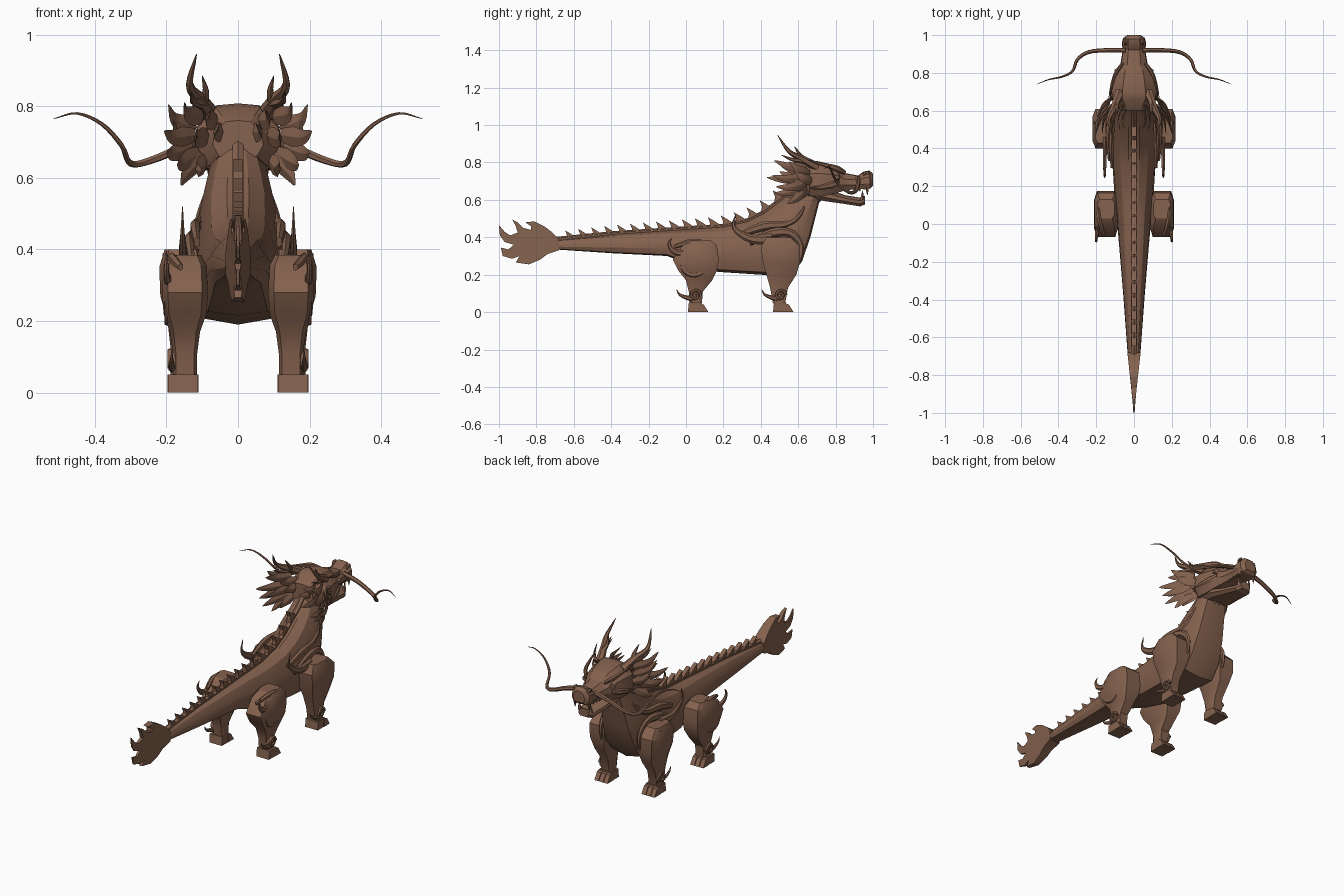
import bpy, bmesh
from math import sin, cos, pi, radians
from mathutils import Vector

default = bpy.data.objects.get("Cube")
if default:
    bpy.data.objects.remove(default)

brown = bpy.data.materials.new("carved brown")
brown.use_nodes = True
colour = (0.235, 0.122, 0.077, 1)
brown.diffuse_color = colour
for node in brown.node_tree.nodes:
    if node.type == "BSDF_PRINCIPLED":
        node.inputs["Base Color"].default_value = colour
        node.inputs["Roughness"].default_value = 0.8
parts = []


def finish(name, bm, mirror=False):
    """Turn a bmesh into a finished object, optionally mirrored across x."""
    bmesh.ops.recalc_face_normals(bm, faces=bm.faces)
    mesh = bpy.data.meshes.new(name)
    bm.to_mesh(mesh)
    bm.free()
    mesh.materials.append(brown)
    obj = bpy.data.objects.new(name, mesh)
    bpy.context.collection.objects.link(obj)
    if mirror:
        obj.modifiers.new("mirror", "MIRROR").use_mirror_merge = False
    parts.append(obj)
    return obj


def skin(bm, rings):
    """Join successive rings of points into a closed tube."""
    loops = [[bm.verts.new(p) for p in ring] for ring in rings]
    for a, b in zip(loops, loops[1:]):
        for i in range(len(a)):
            j = (i + 1) % len(a)
            bm.faces.new((a[i], a[j], b[j], b[i]))
    bm.faces.new(loops[0])
    bm.faces.new(loops[-1])


def loft(name, stations, profile, x=0, mirror=False):
    """Stations: low y, low z, high y, high z, half width. Profile: across, up."""
    full = profile + [(-u, v) for u, v in reversed(profile) if u]
    rings = []
    for y0, z0, y1, z1, w in stations:
        low, high = Vector((x, y0, z0)), Vector((x, y1, z1))
        rings.append([low.lerp(high, v) + Vector((u * w, 0, 0)) for u, v in full])
    bm = bmesh.new()
    skin(bm, rings)
    return finish(name, bm, mirror)


def prism(name, outlines, x0, x1, mirror=False):
    """Extrude side outlines (y, z) between two x planes."""
    bm = bmesh.new()
    for outline in outlines:
        skin(bm, [[(x, y, z) for y, z in outline] for x in (x0, x1)])
    return finish(name, bm, mirror)


def smooth(points, steps=4):
    """Catmull-Rom path through the points."""
    p = [Vector(q) for q in points]
    p = [2 * p[0] - p[1]] + p + [2 * p[-1] - p[-2]]
    path = []
    for a, b, c, d in zip(p, p[1:], p[2:], p[3:]):
        for k in range(steps):
            t = k / steps
            path.append(b + (c - a) * t / 2 + (a - 2.5 * b + 2 * c - d / 2) * t * t
                        + (1.5 * (b - c) + (d - a) / 2) * t ** 3)
    return path + [p[-2]]


def leaf(t):
    return min(1, 0.5 + 2 * t) * (1 - t) ** 0.7 + 0.02


def taper(t):
    return (1 - t) ** 0.8 + 0.06


def even(t):
    return 1


def sweep(name, paths, width, flat=1, face=(1, 0, 0), shape=taper, sides=6, mirror=True):
    """Sweep a flattened section along paths; face is the flat side's normal."""
    bm = bmesh.new()
    for path in paths:
        rings, last = [], len(path) - 1
        for i, p in enumerate(path):
            along = (path[min(i + 1, last)] - path[max(i - 1, 0)]).normalized()
            side = along.cross(Vector(face)).normalized()
            up = side.cross(along)
            r = width * shape(i / last)
            rings.append([p + side * r * cos(2 * pi * k / sides)
                          + up * r * flat * sin(2 * pi * k / sides) for k in range(sides)])
        skin(bm, rings)
    return finish(name, bm, mirror)


def arc(x, y, z, r0, r1, start, turns, count=20):
    """Spiral in a side plane."""
    path = []
    for i in range(count + 1):
        t = i / count
        a, r = start + 2 * pi * turns * t, r0 + (r1 - r0) * t
        path.append(Vector((x, y + r * cos(a), z + r * sin(a))))
    return path


def disc(y, z, r, sides=14):
    return [(y + r * cos(2 * pi * k / sides), z + r * sin(2 * pi * k / sides)) for k in range(sides)]


# Body: tail, trunk, chest and neck in one loft
barrel = [(0, 0), (.8, .05), (1, .3), (.95, .6), (.62, .9), (.25, 1)]
trunk = [(-.7, .335, -.7, .385, .033), (-.4, .315, -.4, .415, .055),
         (-.1, .3, -.1, .435, .08), (0, .26, .05, .445, .09),
         (.17, .215, .2, .455, .105), (.4, .2, .33, .485, .118),
         (.56, .19, .42, .53, .121), (.62, .27, .5, .59, .12),
         (.665, .4, .56, .635, .105), (.72, .62, .61, .69, .075)]
loft("body", trunk, barrel)

# Flame at the tail end, thinning toward its tips
flame = [(-.68, .39), (-.72, .43), (-.76, .46), (-.81, .485), (-.86, .48), (-.83, .46),
         (-.83, .44), (-.87, .45), (-.9, .48), (-.93, .495), (-.91, .46), (-.9, .425),
         (-.94, .41), (-.97, .43), (-1, .465), (-.995, .41), (-.97, .375), (-.92, .36),
         (-.95, .335), (-.99, .345), (-.98, .3), (-.93, .285), (-.89, .3), (-.91, .265),
         (-.84, .255), (-.78, .28), (-.74, .31), (-.68, .33)]
tail = prism("tail_flame", [flame], -.035, .035)
for v in tail.data.vertices:
    v.co.x *= max(.1, (1 + v.co.y) / .32)

# Ridge and flame fins along the back
tops = [Vector((0, s[2], s[3])) for s in trunk]
sweep("back_ridge", [tops], .017, shape=even, mirror=False)
fin = [(.05, -.02), (.035, .015), (.005, .035), (-.035, .058), (-.022, .025), (-.03, -.02)]
fins = []
for i in range(17):
    y = -.62 + i * .07
    for a, b in zip(tops, tops[1:]):
        if a.y <= y < b.y:
            z = a.lerp(b, (y - a.y) / (b.y - a.y)).z
            size = .75 + .02 * i
            fins.append([(y + u * size, z + v * size) for u, v in fin])
prism("back_fins", fins, -.012, .012)

# Skull with snout, and lower jaw
head_shape = [(0, 0), (.75, 0), (1, .3), (.95, .65), (.5, .97), (0, 1)]
loft("head", [(.6, .66, .6, .76, .07), (.66, .625, .66, .8, .12), (.72, .62, .7, .808, .122),
              (.8, .635, .8, .785, .1), (.85, .65, .84, .745, .072), (.92, .66, .92, .73, .06),
              (.96, .655, .95, .752, .064), (.985, .66, .98, .757, .058),
              (1, .675, 1, .74, .036)], head_shape)
loft("lower_jaw", [(.65, .61, .65, .67, .085), (.75, .592, .75, .66, .085),
                   (.85, .578, .85, .625, .065), (.93, .565, .93, .612, .05),
                   (.957, .575, .957, .622, .032)], head_shape)

# Teeth, nostrils, eyes and brows
teeth = [smooth([(.045, y, .672), (.046, y, .67 - h)], 3)
         for y, h in ((.97, .045), (.93, .025), (.9, .025), (.87, .03))]
teeth.append(smooth([(.035, .94, .6), (.038, .945, .65)], 3))
sweep("teeth", teeth, .011, sides=5)
sweep("nostrils", [arc(.045, .965, .735, .008, .02, 0, 1.2)], .01)
sweep("eyes", [smooth([(.085, .795, .722), (.09, .82, .72)], 2)], .017, shape=even)
sweep("brows", [smooth([(.06, .85, .745), (.095, .8, .77), (.115, .73, .79), (.13, .65, .815)])],
      .02, .6, shape=leaf)
sweep("cheek_ridges", [smooth([(.09, .82, .69), (.118, .74, .67), (.135, .66, .66)])],
      .022, .5, shape=leaf)

# Antlers: a main beam and a forward prong
sweep("antlers", [smooth([(.075, .7, .775), (.105, .62, .82), (.135, .55, .86), (.116, .49, .945)])],
      .024)
sweep("antler_prongs", [smooth([(.1, .64, .81), (.09, .61, .84), (.1, .58, .885)]),
                        smooth([(.1, .63, .81), (.125, .57, .815), (.13, .51, .84)])], .016)

# Mane: root and tip of each leaf, bowed outward in the middle
leaves = [((.12, .66, .74), (.195, .55, .805)), ((.1, .64, .77), (.15, .47, .81)),
          ((.12, .63, .72), (.207, .46, .73)), ((.13, .64, .69), (.2, .48, .67)),
          ((.11, .64, .67), (.17, .47, .635)), ((.1, .64, .66), (.16, .54, .58)),
          ((.06, .63, .76), (.075, .5, .79)), ((.08, .64, .72), (.115, .43, .72)),
          ((.04, .62, .73), (.05, .5, .75)), ((.09, .65, .65), (.1, .53, .62)),
          ((.12, .67, .7), (.18, .58, .76))]
mane = []
for root, tip in leaves:
    root, tip = Vector(root), Vector(tip)
    mane.append(smooth([root, root.lerp(tip, .5) + Vector((.018, 0, -.012)), tip]))
sweep("mane", mane, .034, .3, (.8, .5, 0), leaf, 4)

# Beard tuft under the throat
sweep("beard", [smooth([(x, .74 - x, .61), (x, .7 - x, .59), (x * 1.3, .66 - x, .575)])
                for x in (.015, .05)], .018, .5, shape=leaf)

# Whiskers
sweep("whiskers", [smooth([(.045, .92, .715), (.14, .92, .69), (.24, .91, .65), (.3, .87, .64),
                           (.325, .81, .69), (.38, .78, .75), (.45, .765, .78),
                           (.515, .74, .765)])], .013, face=(0, .3, 1))

# Legs: each station runs from the rear edge to the front edge at one height
block = [(0, 0), (.75, 0), (1, .2), (1, .8), (.75, 1), (0, 1)]


def leg(name, rows, x):
    loft(name, [(back, z, front, z, w) for z, back, front, w in rows], block, x, True)


leg("fore_legs", [(.4, .43, .56, .05), (.35, .4, .61, .065), (.27, .41, .61, .062),
                  (.2, .43, .59, .042), (.13, .45, .545, .034), (.045, .465, .53, .034)], .155)
leg("hind_legs", [(.385, .03, .13, .045), (.355, -.02, .165, .06), (.28, -.07, .175, .064),
                  (.22, -.04, .165, .06), (.17, 0, .14, .042), (.11, .015, .09, .034),
                  (.045, .02, .085, .034)], .148)

# Feet with three toes, then ankle and limb scrolls
for name, y, scroll_y, scroll_z, r, x in (("fore", .47, .49, .32, .075, .17),
                                          ("hind", .015, .035, .265, .085, .165)):
    heel = [(y - .005, 0), (y, .05), (y + .065, .05), (y + .08, 0)]
    toe = [(y + .05, 0), (y + .05, .05), (y + .08, .04), (y + .105, 0)]
    prism(name + "_heels", [heel], .113, .195, True)
    for k, side in enumerate(("inner", "middle", "outer")):
        prism(name + "_" + side + "_toes", [toe], .111 + .03 * k, .137 + .03 * k, True)
    prism(name + "_joint_discs", [disc(scroll_y, scroll_z, r)], .12, x + .02, True)
    sweep(name + "_scrolls", [arc(x + .025, scroll_y, scroll_z, r, .015, 1, -1.6, 30)],
          .015, 1.2, shape=even)
    prism(name + "_ankle_discs", [disc(y + .035, .09, .033)], .13, .19, True)
    sweep(name + "_ankle_scrolls", [arc(.19, y + .035, .09, .03, .006, 0, 1.5)], .008, shape=even)
    sweep(name + "_ankle_hooks", [smooth([(.185, y + .02, .07), (.185, y - .02, .08),
                                          (.185, y - .05, .095), (.185, y - .065, .12)])], .014, .7)

# Swept-back hooks and shoulder bands
sweep("shoulder_hooks", [smooth([(.15, .46, .39), (.155, .36, .39), (.155, .29, .42),
                                 (.155, .255, .46), (.155, .265, .52)])], .028, .5)
sweep("hip_hooks", [smooth([(.19, .05, .33), (.195, -.03, .315), (.2, -.075, .335),
                            (.2, -.09, .37), (.2, -.075, .395)])], .022, .6)
sweep("shoulder_bands", [smooth([(.13, .34, .37), (.135, .45, .42), (.13, .55, .425),
                                 (.125, .61, .37), (.125, .61, .29), (.13, .57, .23)]),
                         smooth([(.115, .3, .42), (.12, .42, .46), (.112, .53, .47),
                                 (.105, .6, .51), (.085, .64, .58)])], .03, .6, shape=leaf)
sweep("hip_bands", [smooth([(.16, -.06, .35), (.185, .03, .375), (.185, .12, .36),
                            (.185, .16, .29), (.18, .13, .21)])], .02, .8, shape=leaf)

# Soft shading with crisp edges
bpy.ops.object.select_all(action="DESELECT")
for obj in parts:
    obj.select_set(True)
bpy.context.view_layer.objects.active = parts[0]
bpy.ops.object.shade_smooth_by_angle(angle=radians(28))
